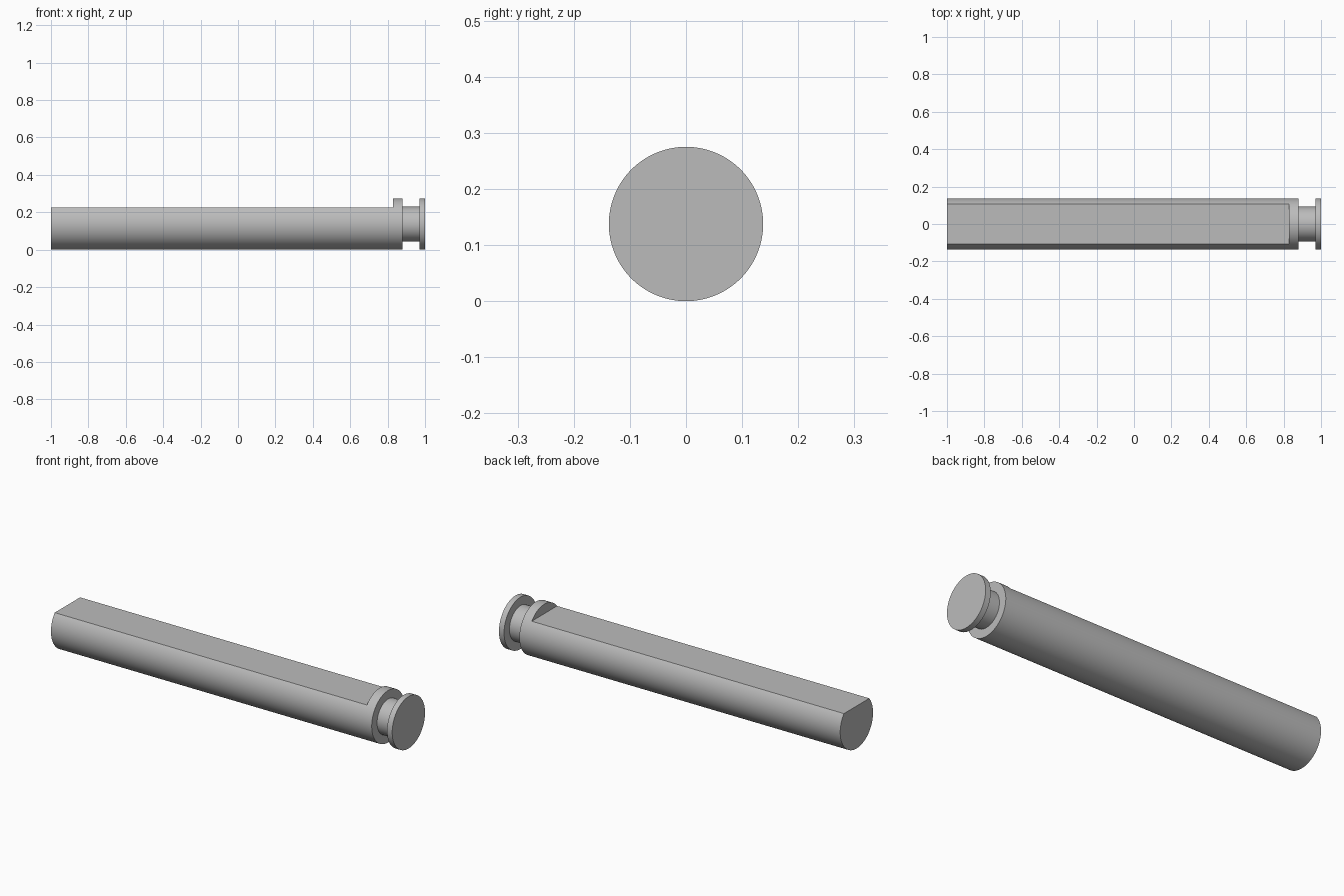
import bpy
import bmesh
import math
from mathutils import Vector

old = bpy.data.objects.get("Cube")
if old:
    bpy.data.objects.remove(old, do_unlink=True)

RADIUS = 0.1375        # shaft, collar and head
NECK_RADIUS = 0.0925   # retaining groove
FLAT_Z = 0.225         # height of the milled flat
FLAT_END = 0.83        # where the flat meets the collar
NECK_START, NECK_END = 0.88, 0.97
SEGMENTS = 128

steel = bpy.data.materials.new("grey steel")
steel.use_nodes = True
grey = (0.5, 0.5, 0.5, 1.0)
steel.diffuse_color = grey
steel.node_tree.nodes["Principled BSDF"].inputs["Base Color"].default_value = grey


def add_object(name, bm):
    mesh = bpy.data.meshes.new(name)
    bm.to_mesh(mesh)
    bm.free()
    obj = bpy.data.objects.new(name, mesh)
    bpy.context.collection.objects.link(obj)
    return obj


# Grooved pin: profile (x, radius) turned about its long axis
profile = [(-1, 0), (-1, RADIUS), (NECK_START, RADIUS), (NECK_START, NECK_RADIUS),
           (NECK_END, NECK_RADIUS), (NECK_END, RADIUS), (1, RADIUS), (1, 0)]
bm = bmesh.new()
verts = [bm.verts.new((x, 0, RADIUS + r)) for x, r in profile]
edges = [bm.edges.new(pair) for pair in zip(verts, verts[1:])]
bmesh.ops.spin(bm, geom=verts + edges, cent=(0, 0, RADIUS), axis=(1, 0, 0),
               angle=math.tau, steps=SEGMENTS, use_merge=True)
bmesh.ops.remove_doubles(bm, verts=bm.verts[:], dist=1e-5)
bmesh.ops.recalc_face_normals(bm, faces=bm.faces[:])
pin = add_object("pin", bm)
pin.data.materials.append(steel)

# Block that mills the long flat up to the collar
low, high = Vector((-1.2, -0.3, FLAT_Z)), Vector((FLAT_END, 0.3, 0.5))
bm = bmesh.new()
bmesh.ops.create_cube(bm, size=1)
for v in bm.verts:
    v.co = (low + high) / 2 + v.co * (high - low)
cutter = add_object("flat_cutter", bm)
cutter.data.materials.append(steel)
cutter.hide_render = True

bpy.ops.object.select_all(action='DESELECT')
pin.select_set(True)
bpy.context.view_layer.objects.active = pin
cut = pin.modifiers.new("milled flat", 'BOOLEAN')
cut.operation = 'DIFFERENCE'
cut.solver = 'EXACT'
cut.object = cutter
bpy.ops.object.modifier_apply(modifier=cut.name)
bpy.data.objects.remove(cutter, do_unlink=True)

# Smooth round sides, crisp shoulders
bpy.ops.object.shade_smooth_by_angle(angle=math.radians(30))
